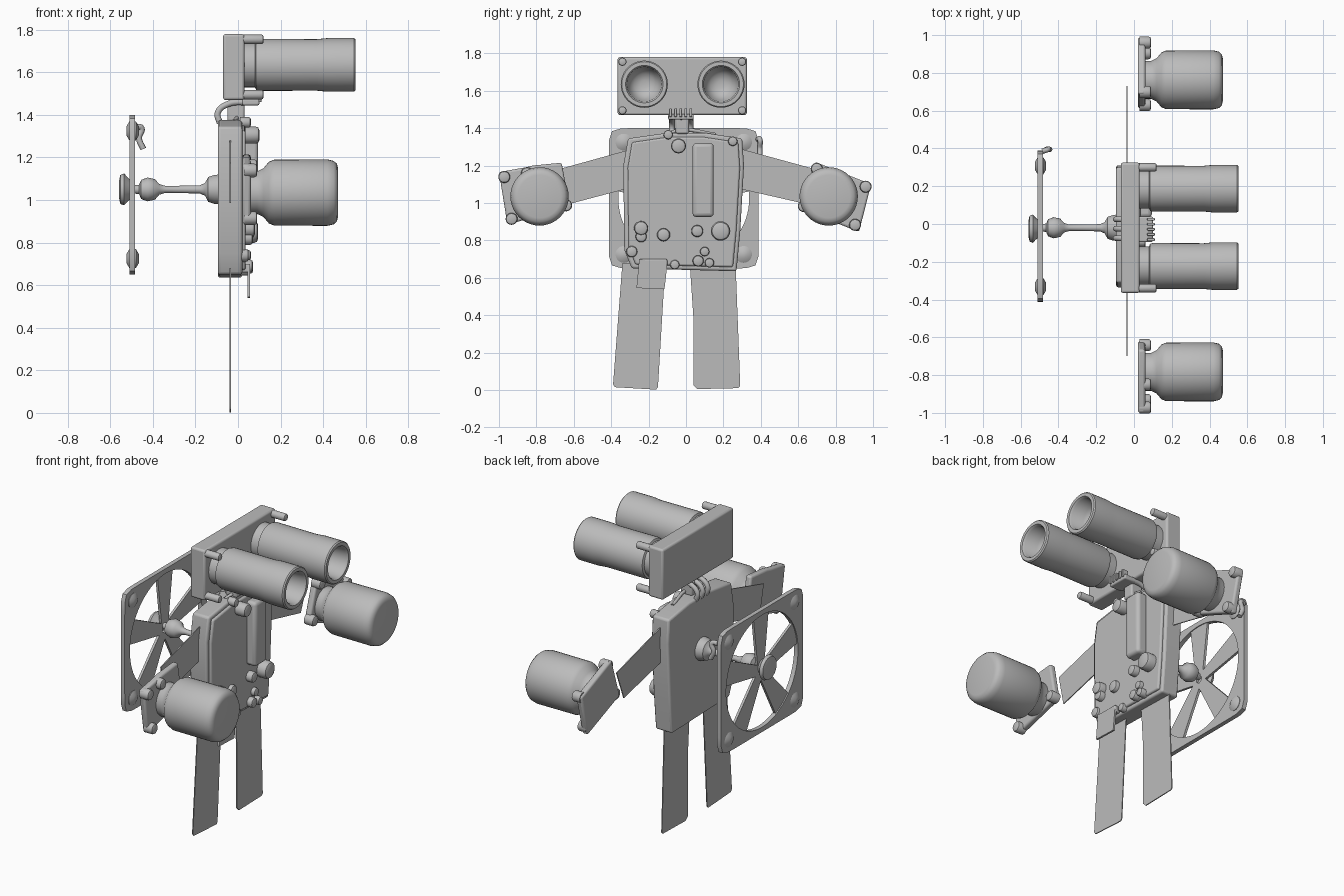
import bpy, bmesh, math

cube = bpy.data.objects.get("Cube")
if cube:
    bpy.data.objects.remove(cube, do_unlink=True)

grey = bpy.data.materials.new("plain grey")
grey.use_nodes = True
COL = (0.5, 0.5, 0.5, 1)
grey.diffuse_color = COL
grey.node_tree.nodes["Principled BSDF"].inputs["Base Color"].default_value = COL


def finish(name, bm, bevel=0):
    bmesh.ops.recalc_face_normals(bm, faces=bm.faces)
    me = bpy.data.meshes.new(name)
    bm.to_mesh(me)
    bm.free()
    me.materials.append(grey)
    ob = bpy.data.objects.new(name, me)
    bpy.context.collection.objects.link(ob)
    if bevel:
        mod = ob.modifiers.new("bevel", "BEVEL")
        mod.width = bevel
        mod.segments = 3
    bpy.ops.object.select_all(action="DESELECT")
    ob.select_set(True)
    bpy.context.view_layer.objects.active = ob
    bpy.ops.object.shade_smooth_by_angle(angle=math.radians(40))
    return ob


def plate(name, yz, x0, x1, bevel=0):
    """Outline in the y-z plane, extruded from x0 to x1."""
    bm = bmesh.new()
    face = bm.faces.new([bm.verts.new((x0, y, z)) for y, z in yz])
    new = bmesh.ops.extrude_face_region(bm, geom=[face])["geom"]
    bmesh.ops.translate(bm, vec=(x1 - x0, 0, 0),
                        verts=[v for v in new if isinstance(v, bmesh.types.BMVert)])
    return finish(name, bm, bevel)


def box(name, x, y, z, bevel=0):
    return plate(name, [(y[0], z[0]), (y[1], z[0]), (y[1], z[1]), (y[0], z[1])], *x, bevel)


def lathe(name, profile, y, z, n=40):
    """Profile of (x, radius) spun about an axis along x; ends are closed."""
    bm = bmesh.new()
    rings = [[bm.verts.new((x, y + r * math.cos(2 * math.pi * i / n),
                            z + r * math.sin(2 * math.pi * i / n))) for i in range(n)]
             for x, r in profile]
    for a, b in zip(rings, rings[1:]):
        for i in range(n):
            j = (i + 1) % n
            bm.faces.new((a[i], a[j], b[j], b[i]))
    bm.faces.new(rings[0])
    bm.faces.new(rings[-1])
    return finish(name, bm)


def knob(name, y, z, r, x0, x1):
    e = min(r, x1 - x0) * 0.4
    return lathe(name, [(x0, r), (x1 - e, r), (x1 - e * 0.3, r - e * 0.3), (x1, r - e)], y, z, 20)


def tube(name, points, radius):
    cu = bpy.data.curves.new(name, "CURVE")
    cu.dimensions = "3D"
    cu.bevel_depth = radius
    cu.bevel_resolution = 3
    cu.use_fill_caps = True
    sp = cu.splines.new("BEZIER")
    sp.bezier_points.add(len(points) - 1)
    for p, co in zip(sp.bezier_points, points):
        p.co = co
        p.handle_left_type = p.handle_right_type = "AUTO"
    cu.materials.append(grey)
    ob = bpy.data.objects.new(name, cu)
    bpy.context.collection.objects.link(ob)
    return ob


# Head: block, corner pegs and two hollow eye tubes
box("head_block", (-0.07, 0.03), (-0.365, 0.325), (1.47, 1.78), 0.012)
for y in (-0.34, 0.30):
    for z in (1.495, 1.755):
        knob("head_peg", y, z, 0.022, 0.02, 0.12)
for y in (-0.223, 0.187):
    lathe("eye_tube", [(0.02, 0.105), (0.08, 0.105), (0.085, 0.118), (0.10, 0.122),
                       (0.37, 0.121), (0.42, 0.126), (0.545, 0.126), (0.552, 0.12),
                       (0.552, 0.10), (0.54, 0.092), (0.46, 0.085), (0.42, 0.055),
                       (0.41, 0.02)], y, 1.635)

# Neck: bracket bent over from the body, with a small toothed connector
for y in (-0.075, -0.025, 0.025):
    tube("neck_strap", [(-0.085, y, 1.36), (-0.095, y, 1.41), (-0.05, y, 1.45),
                        (0.06, y, 1.46)], 0.015)
box("neck_connector", (0.02, 0.10), (-0.095, 0.04), (1.445, 1.475), 0.008)
for i in range(5):
    y = -0.09 + i * 0.027
    box("neck_tooth", (0.07, 0.11), (y, y + 0.015), (1.46, 1.505), 0.004)
box("neck_post", (-0.05, 0.03), (-0.055, 0.015), (1.37, 1.46), 0.01)
tube("neck_wire", [(-0.02, -0.1, 1.37), (0, -0.02, 1.39), (-0.02, 0.16, 1.365)], 0.01)

# Body board
outline = [(-0.29, 0.65), (0.27, 0.635), (0.29, 0.85), (0.31, 1.20), (0.30, 1.345),
           (0.1, 1.375), (-0.1, 1.375), (-0.31, 1.345), (-0.335, 1.2), (-0.33, 0.75)]
plate("body_board", outline, -0.095, 0.02, 0.012)
inner = [(y * 0.93, 1.0 + (z - 1.0) * 0.94) for y, z in outline]
plate("body_face", inner, 0.0, 0.035, 0.01)

# Parts mounted on the body
box("long_chip", (0.02, 0.095), (0.035, 0.148), (0.925, 1.32), 0.02)
for y, z, r, x in [(-0.04, 1.305, 0.04, 0.10), (-0.095, 1.365, 0.025, 0.06),
                   (0.185, 0.85, 0.052, 0.095), (-0.24, 0.865, 0.038, 0.08),
                   (-0.24, 0.82, 0.03, 0.07), (-0.12, 0.83, 0.035, 0.06),
                   (0.06, 0.85, 0.032, 0.075), (0.065, 0.69, 0.03, 0.07),
                   (0.125, 0.68, 0.025, 0.07), (0.10, 0.74, 0.025, 0.06),
                   (-0.29, 0.74, 0.03, 0.05), (0.25, 1.33, 0.025, 0.06),
                   (-0.06, 0.67, 0.025, 0.05)]:
    knob("body_button", y, z, r, 0.01, x)
plate("front_flap", [(-0.265, 0.545), (-0.115, 0.54), (-0.10, 0.67), (-0.25, 0.70)],
      0.045, 0.057)
box("flap_clip", (0.01, 0.057), (-0.25, -0.10), (0.66, 0.70), 0.008)

# Thin strip arms and legs
for name, pts in [
    ("right_arm", [(-0.32, 1.28), (-0.70, 1.175), (-0.66, 0.985), (-0.32, 1.075)]),
    ("left_arm", [(0.29, 1.29), (0.73, 1.17), (0.66, 0.99), (0.29, 1.075)]),
    ("right_leg", [(-0.34, 0.68), (-0.11, 0.68), (-0.15, 0.015), (-0.16, 0.002),
                   (-0.38, 0.015), (-0.39, 0.03)]),
    ("left_leg", [(0.02, 0.68), (0.265, 0.68), (0.29, 0.02), (0.28, 0.01),
                  (0.06, 0.005), (0.04, 0.025), (0.04, 0.38)]),
]:
    plate(name, pts, -0.04, -0.034)

# Hands: tilted square plates, corner pegs and big round-edged knobs
hands = [
    ("right", -0.783, [(-1.0, 1.165), (-0.86, 1.19), (-0.82, 1.20), (-0.665, 1.215),
                       (-0.62, 0.975), (-0.955, 0.885)]),
    ("left", 0.763, [(0.69, 1.22), (0.99, 1.10), (0.925, 0.845), (0.61, 0.97)]),
]
for side, cy, pts in hands:
    plate(side + "_hand_plate", pts, 0.02, 0.06, 0.012)
    for y, z in (pts[0], pts[1], pts[-1], pts[-2]):
        knob(side + "_hand_peg", y + (cy - y) * 0.13, z + (1.035 - z) * 0.2, 0.032, 0.03, 0.09)
    lathe(side + "_hand_knob", [(0.03, 0.10), (0.09, 0.10), (0.12, 0.115), (0.145, 0.145),
                                (0.17, 0.155), (0.42, 0.156), (0.45, 0.149), (0.465, 0.135),
                                (0.47, 0.115)], cy, 1.035)

# Fan frame: rounded square with a round opening
CY, CZ, N = -0.012, 1.025, 72
bm = bmesh.new()
loops = []
for x, outer in ((-0.51, True), (-0.483, True), (-0.483, False), (-0.51, False)):
    ring = []
    for i in range(N):
        c, s = math.cos(2 * math.pi * i / N), math.sin(2 * math.pi * i / N)
        k = (abs(c) ** 16 + abs(s) ** 16) ** (-1 / 16)
        ry, rz = (0.4 * k, 0.375 * k) if outer else (0.35, 0.345)
        ring.append(bm.verts.new((x, CY + ry * c, CZ + rz * s)))
    loops.append(ring)
for a, b in zip(loops, loops[1:] + loops[:1]):
    for i in range(N):
        j = (i + 1) % N
        bm.faces.new((a[i], a[j], b[j], b[i]))
finish("fan_frame", bm)
for sy in (-1, 1):
    for sz in (-1, 1):
        lathe("frame_boss", [(-0.525, 0.02), (-0.51, 0.045), (-0.48, 0.045), (-0.465, 0.02)],
              CY + sy * 0.32, CZ + sz * 0.30, 20)

# Fan blades widening from hub to rim
for k in range(5):
    a = math.pi / 2 + k * 2 * math.pi / 5
    c, s = math.cos(a), math.sin(a)
    plate("fan_blade", [(CY + r * c - w * s, CZ + r * s + w * c)
                        for r, w in ((0.02, -0.03), (0.355, -0.075), (0.355, 0.075), (0.02, 0.03))],
          -0.503, -0.488)

# Hub cap, axle and wire hook
lathe("hub_cap", [(-0.558, 0.045), (-0.553, 0.068), (-0.535, 0.075), (-0.522, 0.06),
                  (-0.50, 0.04)], -0.025, 1.05)
lathe("axle", [(-0.50, 0.018), (-0.465, 0.022), (-0.455, 0.045), (-0.425, 0.056),
               (-0.39, 0.048), (-0.37, 0.025), (-0.34, 0.016), (-0.18, 0.019),
               (-0.155, 0.03), (-0.14, 0.058), (-0.11, 0.068), (-0.085, 0.07)], -0.02, 1.05)
tube("wire_hook", [(-0.485, 0.385, 1.34), (-0.455, 0.395, 1.34), (-0.465, 0.395, 1.29),
                   (-0.445, 0.395, 1.24)], 0.014)
